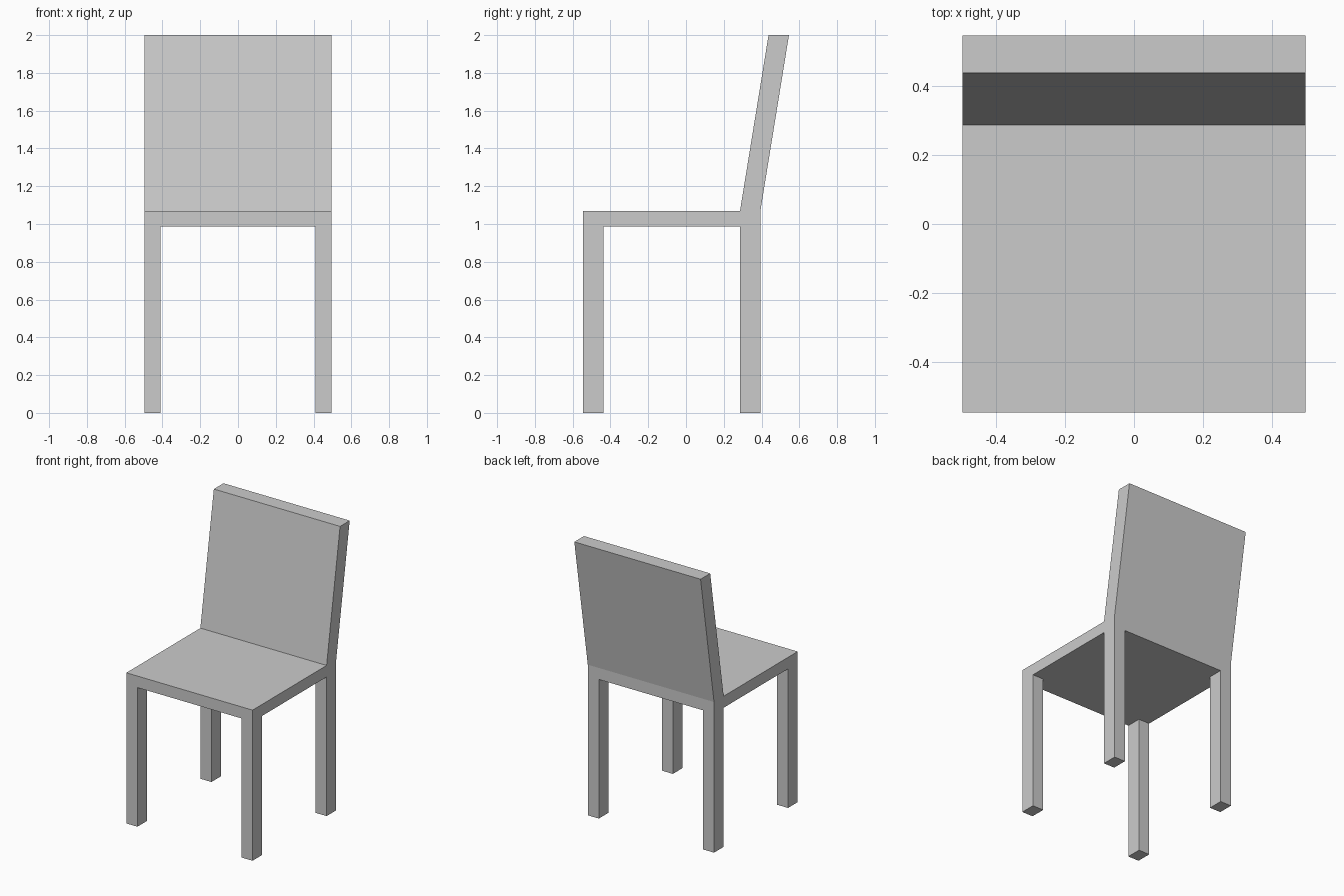
import bpy
import bmesh

if "Cube" in bpy.data.objects:
    bpy.data.objects.remove(bpy.data.objects["Cube"])

W, D = 0.496, 0.545            # half width, half depth of the chair
LEG_X = 0.087                  # leg width
LEG_Y = 0.108                  # leg and backrest thickness
BACK_Y = 0.394                 # rear face of the seat
SEAT_Z0, SEAT_Z1, TOP = 0.988, 1.07, 2.0


def extrude_profile(name, profile, x0, x1):
    """Closed (y, z) profile extruded along x."""
    bm = bmesh.new()
    face = bm.faces.new([bm.verts.new((x0, y, z)) for y, z in profile])
    ext = bmesh.ops.extrude_face_region(bm, geom=[face], use_keep_orig=True)
    moved = [v for v in ext["geom"] if isinstance(v, bmesh.types.BMVert)]
    bmesh.ops.translate(bm, vec=(x1 - x0, 0, 0), verts=moved)
    bmesh.ops.recalc_face_normals(bm, faces=bm.faces)
    mesh = bpy.data.meshes.new(name)
    bm.to_mesh(mesh)
    bm.free()
    obj = bpy.data.objects.new(name, mesh)
    bpy.context.collection.objects.link(obj)
    return obj


def rect(y0, y1, z0, z1):
    return [(y0, z0), (y1, z0), (y1, z1), (y0, z1)]


# Seat slab
extrude_profile("seat", rect(-D, BACK_Y, SEAT_Z0, SEAT_Z1), -W, W)

# Backrest leaning rearwards
extrude_profile("backrest", [(BACK_Y - LEG_Y, SEAT_Z1), (BACK_Y, SEAT_Z1),
                             (D, TOP), (D - LEG_Y, TOP)], -W, W)

# Four square-cut legs flush with the seat corners
for end, y0 in (("front", -D), ("back", BACK_Y - LEG_Y)):
    for side, x0 in (("left", -W), ("right", W - LEG_X)):
        extrude_profile(f"{end}_{side}_leg", rect(y0, y0 + LEG_Y, 0, SEAT_Z0),
                        x0, x0 + LEG_X)
